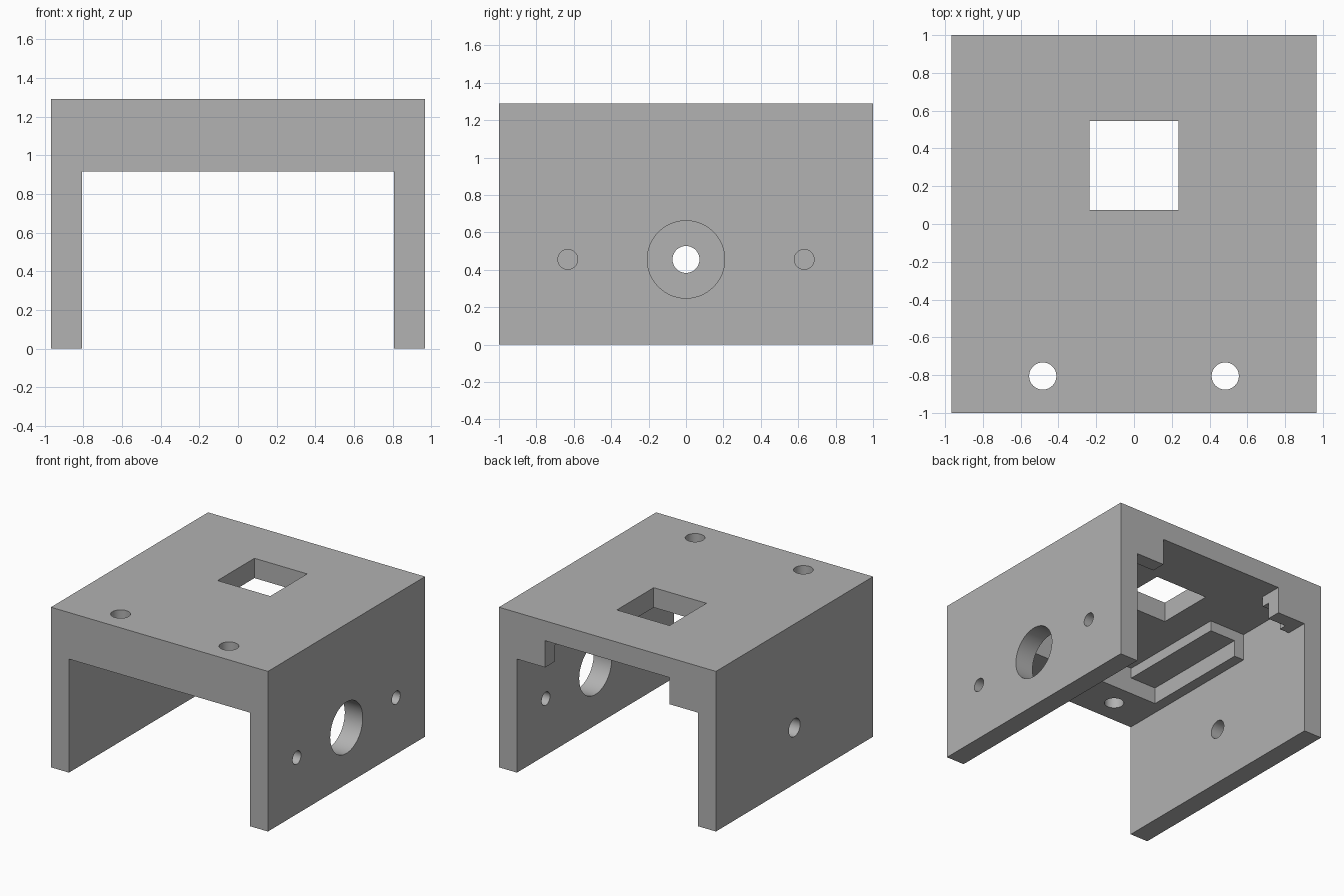
import bpy
import math

old = bpy.data.objects.get("Cube")
if old:
    bpy.data.objects.remove(old, do_unlink=True)

# Single grey material
grey = bpy.data.materials.new("plain grey")
grey.use_nodes = True
color = (0.445, 0.445, 0.445, 1)
grey.diffuse_color = color
grey.node_tree.nodes["Principled BSDF"].inputs["Base Color"].default_value = color


def box(name, x, y, z):
    """Box spanning the given (min, max) ranges."""
    spans = (x, y, z)
    bpy.ops.mesh.primitive_cube_add(size=1, location=[sum(s) / 2 for s in spans])
    ob = bpy.context.object
    ob.name = name
    ob.scale = [s[1] - s[0] for s in spans]
    bpy.ops.object.transform_apply(location=True, rotation=True, scale=True)
    return ob


def rod(name, radius, location, along_x=False):
    """Short round cutter, vertical or along x."""
    bpy.ops.mesh.primitive_cylinder_add(
        vertices=64, radius=radius, depth=0.6, location=location,
        rotation=(0, math.pi / 2 if along_x else 0, 0))
    ob = bpy.context.object
    ob.name = name
    bpy.ops.object.transform_apply(location=True, rotation=True, scale=True)
    return ob


def cut(body, cutter):
    mod = body.modifiers.new("cut", 'BOOLEAN')
    mod.operation = 'DIFFERENCE'
    mod.solver = 'EXACT'
    mod.object = cutter
    bpy.context.view_layer.objects.active = body
    bpy.ops.object.modifier_apply(modifier=mod.name)
    bpy.data.objects.remove(cutter, do_unlink=True)


WALL, FLOOR, CEILING = 0.807, 0.915, 1.13
housing = box("housing", (-0.967, 0.967), (-1, 1), (0, 1.29))

# Open channel between the side walls
cut(housing, box("channel", (-WALL, WALL), (-1.2, 1.2), (-0.2, FLOOR)))

# Stepped pockets under the roof: board ledge, deep bay, wide bay, rear exit
for name, half, y, top in (
        ("board_recess", 0.72, (-0.616, 0.884), 1.047),
        ("deep_bay", 0.49, (-0.616, 0.5), CEILING),
        ("wide_bay", WALL, (0.3, 0.82), CEILING),
        ("rear_exit", 0.555, (0.7, 1.2), CEILING)):
    cut(housing, box(name, (-half, half), y, (0.7, top)))

# Square window and mounting holes through the roof
cut(housing, box("window", (-0.235, 0.235), (0.075, 0.545), (1, 1.5)))
for side in (-1, 1):
    cut(housing, rod("roof_hole", 0.072, (side * 0.483, -0.805, 1.1)))

# Left wall: large bore with two screw holes; right wall: small bore
AXIS = 0.455
cut(housing, rod("large_bore", 0.207, (0.9, 0, AXIS), True))
for side in (-1, 1):
    cut(housing, rod("screw_hole", 0.053, (0.9, side * 0.632, AXIS), True))
cut(housing, rod("small_bore", 0.072, (-0.9, 0, AXIS), True))

# Finish
housing.data.materials.clear()
housing.data.materials.append(grey)
for poly in housing.data.polygons:
    poly.material_index = 0
bpy.ops.object.select_all(action='DESELECT')
housing.select_set(True)
bpy.context.view_layer.objects.active = housing
bpy.ops.object.shade_smooth_by_angle(angle=math.radians(30))
